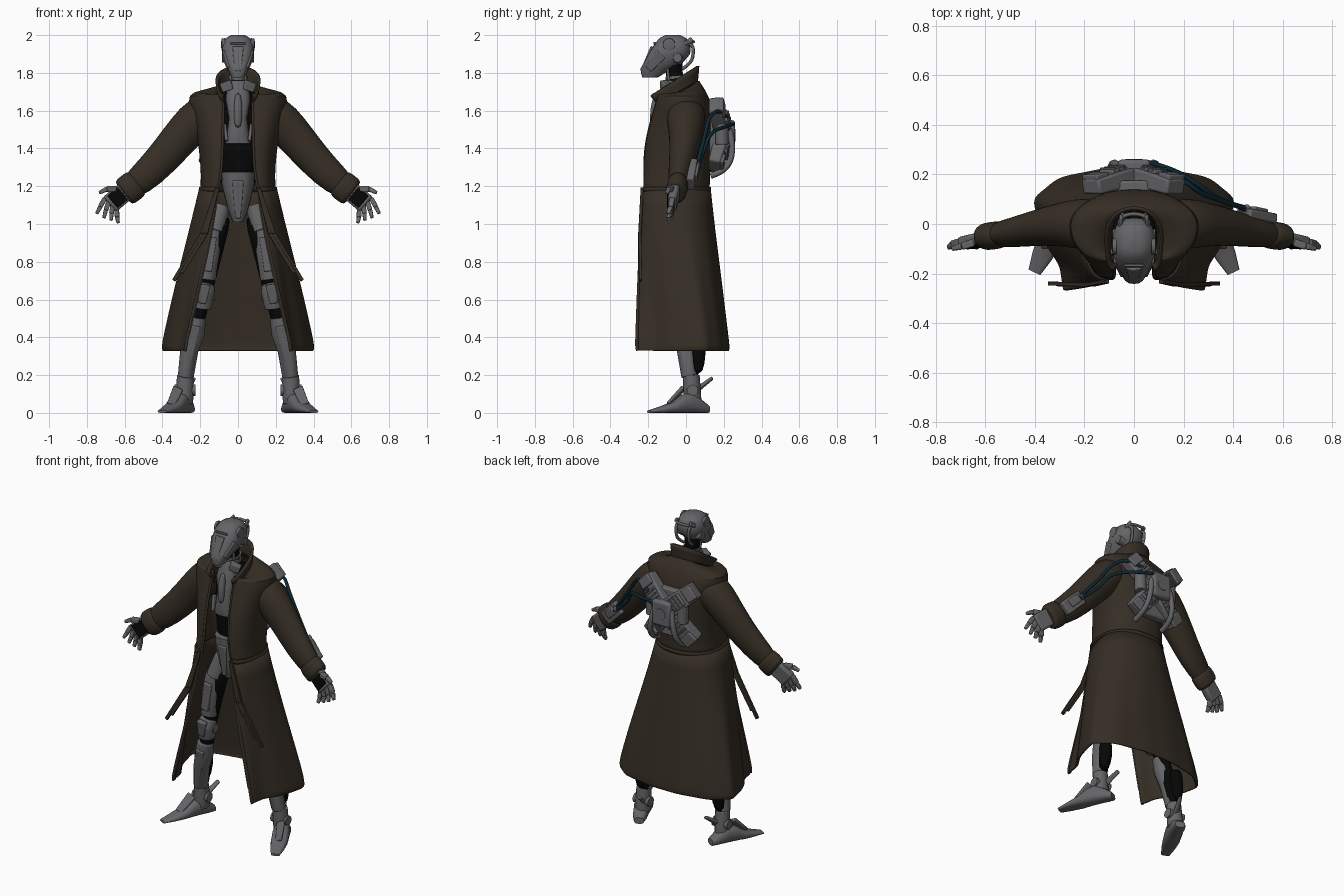
import bpy, bmesh
from math import sin, cos, pi
from mathutils import Vector

if "Cube" in bpy.data.objects:
    bpy.data.objects.remove(bpy.data.objects["Cube"])


def material(name, *rgb):
    m = bpy.data.materials.new(name)
    m.use_nodes = True
    m.diffuse_color = (*rgb, 1)
    m.node_tree.nodes["Principled BSDF"].inputs["Base Color"].default_value = (*rgb, 1)
    return m


COAT = material("brown coat cloth", .036, .027, .018)
METAL = material("grey metal", .13, .13, .137)
BLACK = material("black rubber", .002, .002, .002)
CABLE = material("dark blue cable", .004, .021, .034)


def finish(name, bm, mat, mirror=False, subsurf=0, solid=0, bevel=0):
    bmesh.ops.recalc_face_normals(bm, faces=bm.faces[:])
    me = bpy.data.meshes.new(name)
    bm.to_mesh(me)
    bm.free()
    me.materials.append(mat)
    ob = bpy.data.objects.new(name, me)
    bpy.context.collection.objects.link(ob)
    if bevel:
        b = ob.modifiers.new("bevel", "BEVEL")
        b.width, b.segments = bevel, 2
    if subsurf:
        s = ob.modifiers.new("smooth", "SUBSURF")
        s.levels = s.render_levels = subsurf
    if solid:
        t = ob.modifiers.new("thickness", "SOLIDIFY")
        t.thickness, t.offset = solid, 0
    if mirror:
        ob.modifiers.new("mirror", "MIRROR")


def loft(name, rings, mat, closed=True, **kw):
    bm = bmesh.new()
    rows = [[bm.verts.new(p) for p in r] for r in rings]
    n = len(rows[0])
    for a, b in zip(rows, rows[1:]):
        for i in range(n if closed else n - 1):
            j = (i + 1) % n
            bm.faces.new((a[i], a[j], b[j], b[i]))
    if closed:
        bm.faces.new(rows[0])
        bm.faces.new(rows[-1])
    finish(name, bm, mat, **kw)


def power(v, p):
    return (abs(v) ** p) * (1 if v >= 0 else -1)


def oval(z, w, y0, y1, n=20):
    ym, d = (y0 + y1) / 2, (y1 - y0) / 2
    return [Vector((w * power(cos(2 * pi * i / n), .8), ym + d * power(sin(2 * pi * i / n), .8), z))
            for i in range(n)]


def tube(name, pts, radii, mat, flat=(1, 1), n=14, **kw):
    """Round limb along a path; flat squashes its start and end front to back."""
    pts = [Vector(p) for p in pts]
    rings = []
    for k, (p, r) in enumerate(zip(pts, radii)):
        d = (pts[min(k + 1, len(pts) - 1)] - pts[max(k - 1, 0)]).normalized()
        ref = Vector((0, 1, 0)) if abs(d.y) < .9 else Vector((0, 0, 1))
        u = ref.cross(d).normalized()
        v = d.cross(u) * (flat[0] + (flat[1] - flat[0]) * k / (len(pts) - 1))
        rings.append([p + u * r * cos(2 * pi * i / n) + v * r * sin(2 * pi * i / n) for i in range(n)])
    loft(name, rings, mat, **kw)


def beam(name, a, b, wide, deep, mat, taper=1, bevel=.006, ref=(0, 1, 0), **kw):
    """Box running from a to b, deep along ref."""
    a, b = Vector(a), Vector(b)
    d = (b - a).normalized()
    u = Vector(ref).cross(d).normalized()
    v = d.cross(u)
    rings = [[p + u * sx * wide * k / 2 + v * sy * deep * k / 2
              for sx, sy in ((1, 1), (-1, 1), (-1, -1), (1, -1))] for p, k in ((a, 1), (b, taper))]
    loft(name, rings, mat, bevel=bevel, **kw)


def cord(name, pts, r, mat, mirror=False):
    c = bpy.data.curves.new(name, "CURVE")
    c.dimensions, c.bevel_depth, c.bevel_resolution, c.resolution_u = "3D", r, 2, 6
    s = c.splines.new("NURBS")
    s.points.add(len(pts) - 1)
    for q, p in zip(s.points, pts):
        q.co = (*p, 1)
    s.use_endpoint_u, s.order_u = True, 3
    c.materials.append(mat)
    ob = bpy.data.objects.new(name, c)
    bpy.context.collection.objects.link(ob)
    if mirror:
        ob.modifiers.new("mirror", "MIRROR")


# Coat: open sections (height, half width, back, middle, front, opening, front tilt, front pinch, folds)
def section(z, w, yb, ym, yf, gap, tilt=0, k=.8, fold=0):
    half = []
    for i in range(25):
        a = pi / 2 * (i % 12 if i < 24 else 12) / 12
        if i < 12:
            x, y = w * sin(a) ** .9, ym + (yb - ym) * cos(a)
        else:
            x, y = gap + (w - gap) * cos(a) ** k, ym - (ym - yf) * sin(a)
        s = 1 + fold * sin(i * 1.3)
        half.append(Vector((x * s, y * s, z + tilt * (yb - y) / (yb - yf))))
    return [Vector((-p.x, p.y, p.z)) for p in half[:0:-1]] + half


upper = [section(*s) for s in (
    (1.17, .195, .12, -.04, -.215, .11), (1.25, .188, .12, -.04, -.22, .09),
    (1.40, .2, .13, -.03, -.215, .082), (1.52, .22, .14, -.02, -.19, .08),
    (1.62, .25, .135, -.01, -.16, .078), (1.682, .262, .11, -.005, -.145, .078),
    (1.716, .2, .09, -.01, -.14, .08, -.03), (1.755, .105, .065, -.04, -.13, .075, -.11))]
skirt = [section(*s) for s in (
    (1.19, .2, .125, -.04, -.22, .11), (1.0, .245, .145, -.02, -.235, .135, 0, 1.2),
    (.7, .322, .183, .03, -.25, .2, 0, 2.5, .01), (.42, .385, .216, .075, -.26, .265, 0, 4.5, .014),
    (.34, .4, .226, .075, -.262, .28, 0, 4.5, .014), (.33, .39, .22, .075, -.256, .28, 0, 4.5, .014))]
collar = [section(*s) for s in (
    (1.735, .098, .055, -.04, -.13, .065, -.13), (1.79, .105, .06, -.045, -.155, .07, -.14),
    (1.837, .112, .064, -.05, -.185, .08, -.155))]
belt = [section(z, .203, .128, -.04, -.223, .11) for z in (1.172, 1.196)]
for name, rings, t in (("coat_upper", upper, .012), ("coat_skirt", skirt, .012),
                       ("coat_collar", collar, .014), ("coat_belt", belt, .01)):
    loft(name, rings, COAT, closed=False, subsurf=1, solid=t)
cord("coat_front_edge", [r[-1] for r in reversed(upper)], .008, COAT, True)
cord("skirt_front_edge", [r[-1] for r in skirt], .009, COAT, True)
cord("skirt_zip", [r[-1] + Vector((-.009, -.003, 0)) for r in skirt[:4]], .003, METAL, True)
for bend, end in ((.19, (.34, -.24, .7)), (.17, (.30, -.245, .74))):
    beam("belt_strap_upper", (.11, -.232, 1.19), (bend, -.245, .95), .02, .016, COAT, bevel=.002, mirror=True)
    beam("belt_strap_lower", (bend, -.245, .95), end, .02, .016, COAT, bevel=.002, mirror=True)

# Sleeves and cuffs
tube("sleeve", [(.12, 0, 1.60), (.2, 0, 1.575), (.275, 0, 1.493), (.36, -.01, 1.393), (.46, -.03, 1.28), (.59, -.05, 1.172)],
     (.095, .112, .106, .096, .088, .073), COAT, flat=(1.05, .66), subsurf=1, mirror=True)
tube("cuff", [(.53, -.041, 1.222), (.545, -.043, 1.21), (.60, -.052, 1.168), (.608, -.053, 1.162)],
     (.074, .083, .082, .07), COAT, flat=(.7, .7), subsurf=1, mirror=True)

# Hands: palm, black pad, two-part fingers and thumb
beam("palm", (.595, -.055, 1.175), (.68, -.075, 1.103), .105, .045, METAL, bevel=.012, mirror=True)
beam("palm_pad", (.61, -.083, 1.163), (.665, -.096, 1.117), .085, .01, BLACK, bevel=.003, mirror=True)
for i in range(4):
    root = Vector((.705 - i * .021, -.073, 1.137 - i * .018))
    mid = root + Vector((.025 - i * .009, -.008, -.047))
    tip = mid + Vector((.018 - i * .008, -.014, -.04 + .005 * abs(i - 1)))
    beam("finger_base", root, mid, .025, .028, METAL, bevel=.005, mirror=True)
    beam("finger_tip", mid, tip, .023, .025, METAL, taper=.75, bevel=.005, mirror=True)
beam("thumb_base", (.645, -.075, 1.185), (.695, -.09, 1.185), .032, .03, METAL, mirror=True)
beam("thumb_tip", (.695, -.09, 1.185), (.735, -.1, 1.165), .026, .026, METAL, taper=.7, mirror=True)

# Torso under the coat
loft("torso_core", [oval(1.1, .08, -.11, .06), oval(1.3, .10, -.13, .06), oval(1.5, .12, -.13, .07),
                    oval(1.66, .11, -.11, .06), oval(1.73, .06, -.1, .02)], BLACK, subsurf=1)
loft("chest_plate", [oval(1.425, .07, -.17, -.06), oval(1.47, .06, -.178, -.06), oval(1.56, .048, -.17, -.06),
                     oval(1.66, .066, -.155, -.05), oval(1.76, .055, -.12, -.04)], METAL)
tube("chest_ridge", [(0, -.17, 1.5), (0, -.17, 1.6), (0, -.15, 1.7)], (.018, .026, .016), METAL, subsurf=1)
beam("rib_plate", (.072, -.135, 1.53), (.06, -.165, 1.44), .018, .03, METAL, mirror=True)
beam("collar_plate", (.03, -.12, 1.74), (.085, -.1, 1.72), .05, .04, METAL, mirror=True)
loft("pelvis_plate", [oval(1.01, .028, -.12, .02), oval(1.08, .055, -.145, .05), oval(1.2, .085, -.16, .06),
                      oval(1.275, .09, -.165, .06)], METAL)
beam("groin_plate", (0, -.155, 1.23), (0, -.135, 1.03), .06, .03, METAL, taper=.5)
tube("neck", [(0, -.05, 1.68), (0, -.06, 1.78), (0, -.07, 1.88)], (.05, .045, .05), BLACK)
for z in (1.74, 1.77):
    tube("neck_ring", [(0, -.055, z), (0, -.057, z + .015)], (.054, .054), METAL)
beam("neck_piston", (.04, -.085, 1.72), (.035, -.1, 1.83), .014, .014, METAL, mirror=True)

# Head
loft("helmet", [oval(1.775, .033, -.232, -.15), oval(1.82, .054, -.242, -.08), oval(1.85, .07, -.226, -.02),
                oval(1.90, .086, -.2, .022), oval(1.95, .085, -.168, .025), oval(1.985, .064, -.14, .0),
                oval(2.0, .035, -.11, -.03)], METAL)
beam("face_ridge", (0, -.18, 1.94), (0, -.238, 1.81), .06, .014, METAL, taper=.6)
beam("brow_ridge", (-.04, -.167, 1.957), (.04, -.167, 1.957), .012, .012, METAL, bevel=.003)
beam("cheek_plate", (.074, -.13, 1.90), (.048, -.2, 1.82), .06, .02, METAL, taper=.7, ref=(1, 0, 0), mirror=True)
tube("ear_disc", [(.07, -.09, 1.95), (.086, -.09, 1.95), (.089, -.09, 1.95)], (.034, .032, .018), METAL, mirror=True)
tube("jaw_disc", [(.05, -.045, 1.88), (.086, -.045, 1.88)], (.03, .024), METAL, mirror=True)
beam("rear_fin", (.06, -.02, 1.945), (.05, .033, 1.98), .014, .026, METAL, mirror=True)
cord("head_pipe", [(.05, .0, 1.955), (.045, .035, 1.955), (.045, .04, 1.9), (.04, .025, 1.85), (.03, -.02, 1.82)], .009, METAL, True)
cord("crown_pipe", [(-.06, .0, 1.96), (-.055, .04, 1.965), (.055, .04, 1.965), (.06, .0, 1.96)], .008, METAL)

# Legs: black core with grey armour shells
leg = [(.075, -.03, 1.07), (.125, -.04, .9), (.168, -.04, .68), (.21, -.01, .52), (.25, .015, .38), (.285, .04, .1)]
tube("leg_core", leg, (.055, .056, .045, .042, .045, .035), BLACK, subsurf=1, mirror=True)
tube("calf_muscle", [(.262, .06, .42), (.27, .068, .32), (.28, .062, .2)], (.035, .043, .027), BLACK, subsurf=1, mirror=True)
for name, pts, radii in (
        ("hip_shell", [(.085, -.035, 1.10), (.125, -.05, .965)], (.045, .054)),
        ("thigh_shell", [(.132, -.048, .97), (.15, -.05, .86), (.17, -.05, .705)], (.052, .06, .05)),
        ("knee_shell", [(.172, -.05, .68), (.18, -.06, .64), (.19, -.045, .555)], (.048, .058, .05)),
        ("shin_shell", [(.216, -.02, .505), (.232, -.012, .42), (.258, .0, .33), (.277, .018, .19)], (.048, .055, .048, .042)),
        ("ankle_shell", [(.279, .028, .2), (.282, .033, .1), (.284, .035, .05)], (.044, .047, .047))):
    tube(name, pts, radii, METAL, n=12, bevel=.005, mirror=True)
beam("thigh_panel", (.14, -.105, .93), (.165, -.1, .75), .055, .02, METAL, mirror=True)
beam("knee_cap", (.175, -.115, .68), (.19, -.1, .58), .06, .03, METAL, taper=.7, mirror=True)
tube("knee_joint", [(.125, -.045, .62), (.235, -.045, .62)], (.028, .028), METAL, mirror=True)
beam("shin_panel", (.225, -.065, .46), (.27, -.02, .24), .055, .02, METAL, taper=.7, mirror=True)
tube("ankle_joint", [(.225, .035, .12), (.335, .035, .12)], (.03, .03), METAL, mirror=True)
beam("heel_spur", (.27, .055, .12), (.235, .14, .185), .035, .022, METAL, taper=.7, mirror=True)

# Feet, turned outward
heel, toe = Vector((.255, .115, 0)), Vector((.402, -.195, 0))
side = (toe - heel).cross(Vector((0, 0, 1))).normalized()
rings = []
for s, hw, h in ((0, .03, .04), (.12, .042, .07), (.3, .047, .11), (.45, .05, .095), (.6, .05, .058), (.8, .041, .034), (1, .026, .014)):
    rings.append([heel.lerp(toe, s) + side * hw * power(cos(pi * i / 8), .7)
                  + Vector((0, 0, h / 2 + h / 2 * power(sin(pi * i / 8), .8))) for i in range(16)])
loft("foot", rings, METAL, mirror=True)
beam("instep_plate", heel.lerp(toe, .42) + Vector((0, 0, .13)), heel.lerp(toe, .68) + Vector((0, 0, .045)),
     .055, .02, METAL, taper=.8, mirror=True)

# Back pack: crossed modules, hub and handles
hub = Vector((0, .2, 1.47))
beam("pack_plate", (0, .15, 1.6), (0, .15, 1.3), .2, .05, METAL, bevel=.01)
beam("pack_hub", hub + Vector((0, .02, .08)), hub + Vector((0, .02, -.08)), .13, .08, METAL, bevel=.015)
for sx, sz, reach in ((1, 1, .17), (-1, 1, .175), (1, -1, .125), (-1, -1, .175)):
    tip = hub + Vector((sx * reach, -.05, sz * .165))
    out = Vector((0, .035, 0))
    beam("pack_arm", hub.lerp(tip, .15), tip, .12, .075, METAL, taper=.85, bevel=.01)
    beam("pack_arm_cover", hub.lerp(tip, .3) + out, hub.lerp(tip, .65) + out, .08, .03, METAL)
    beam("pack_arm_end", hub.lerp(tip, .75) + out, hub.lerp(tip, 1.02) + out, .09, .028, METAL)
    for k in (.4, .5, .6):
        p, u = hub.lerp(tip, k) + out * 1.4, Vector((sz * .03, 0, -sx * .03))
        beam("pack_fin", p - u, p + u, .01, .016, METAL, bevel=.002)
for sx in (1, -1):
    tube("pack_canister", [(sx * .11, .19, 1.42), (sx * .11, .19, 1.53)], (.035, .035), METAL, bevel=.005)
    cord("pack_handle", [(sx * .06, .23, 1.5), (sx * .08, .255, 1.4), (sx * .1, .215, 1.28), (sx * .1, .13, 1.255)], .016, METAL)
tube("pack_dial", [(0, .245, 1.47), (0, .262, 1.47)], (.042, .034), METAL)

# Left forearm device and cables
beam("forearm_device", (.44, .042, 1.32), (.55, .022, 1.21), .085, .04, METAL, bevel=.008)
beam("forearm_cover", (.47, .062, 1.3), (.525, .05, 1.243), .05, .02, METAL)
tube("forearm_port", [(.44, .05, 1.32), (.46, .066, 1.3)], (.02, .016), METAL)
cord("cable_upper", [(.1, .22, 1.56), (.2, .18, 1.61), (.27, .12, 1.57), (.34, .1, 1.46), (.45, .06, 1.32)], .01, CABLE)
cord("cable_lower", [(.05, .25, 1.53), (.16, .225, 1.52), (.3, .13, 1.49), (.35, .09, 1.38), (.47, .06, 1.29)], .01, CABLE)

# Smooth shading with sharp edges kept
bpy.ops.object.select_all(action="DESELECT")
meshes = [o for o in bpy.context.collection.objects if o.type == "MESH"]
for o in meshes:
    o.select_set(True)
bpy.context.view_layer.objects.active = meshes[0]
bpy.ops.object.shade_smooth_by_angle(angle=.7)
